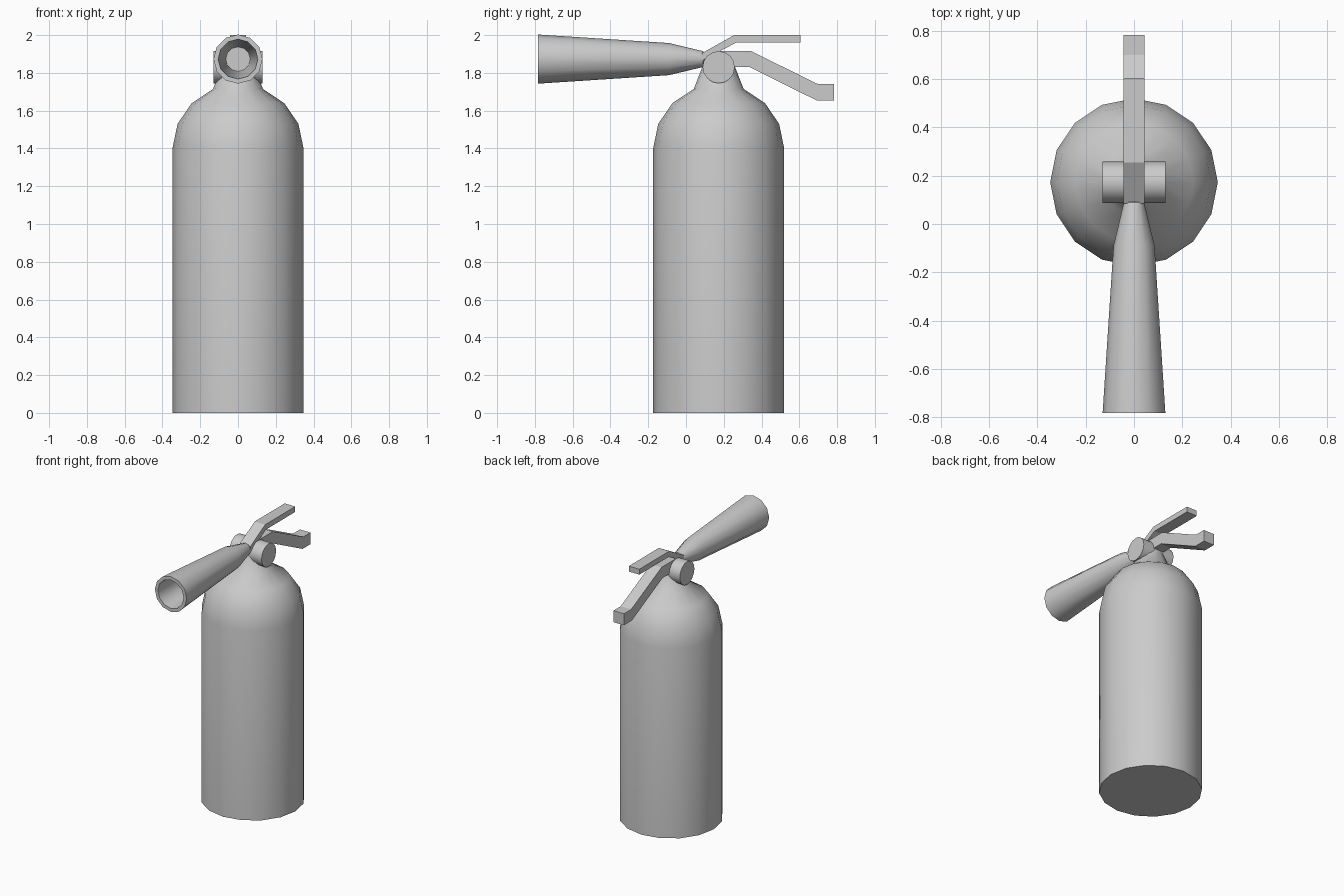
import bpy, bmesh
from math import radians
from mathutils import Matrix

if "Cube" in bpy.data.objects:
    bpy.data.objects.remove(bpy.data.objects["Cube"])

CY = 0.173  # y of the tank axis


def finish(name, bm, smooth=True):
    bmesh.ops.remove_doubles(bm, verts=bm.verts, dist=1e-5)
    bmesh.ops.recalc_face_normals(bm, faces=bm.faces)
    me = bpy.data.meshes.new(name)
    bm.to_mesh(me)
    bm.free()
    ob = bpy.data.objects.new(name, me)
    bpy.context.collection.objects.link(ob)
    if smooth:
        bpy.ops.object.select_all(action='DESELECT')
        bpy.context.view_layer.objects.active = ob
        ob.select_set(True)
        bpy.ops.object.shade_smooth_by_angle(angle=radians(35))
    return ob


def lathe(name, profile, sides, matrix):
    """Turn (radius, height) points around local z, then place the result."""
    bm = bmesh.new()
    vs = [bm.verts.new((r, 0, h)) for r, h in profile]
    edges = [bm.edges.new(p) for p in zip(vs, vs[1:])]
    bmesh.ops.spin(bm, geom=vs + edges, cent=(0, 0, 0), axis=(0, 0, 1),
                   angle=radians(360), steps=sides)
    bm.transform(matrix)
    return finish(name, bm)


def bar(name, outline, half_width):
    """Extrude a (y, z) outline across x."""
    bm = bmesh.new()
    face = bm.faces.new([bm.verts.new((-half_width, y, z)) for y, z in outline])
    new = bmesh.ops.extrude_face_region(bm, geom=[face], use_keep_orig=True)["geom"]
    bmesh.ops.translate(bm, vec=(2 * half_width, 0, 0),
                        verts=[v for v in new if isinstance(v, bmesh.types.BMVert)])
    return finish(name, bm, smooth=False)


# Tank with domed shoulder and tapering neck
lathe("tank", [(0, 0), (0.347, 0), (0.347, 1.40), (0.32, 1.53), (0.245, 1.64),
               (0.132, 1.715), (0.083, 1.84), (0, 1.84)],
      16, Matrix.Translation((0, CY, 0)))

# Valve: short drum lying across x
lathe("valve_drum", [(0, -0.13), (0.085, -0.13), (0.085, 0.13), (0, 0.13)], 16,
      Matrix.Translation((0, CY, 1.83)) @ Matrix.Rotation(radians(90), 4, 'Y'))

# Discharge horn, hollow at the mouth, pointing to the front
lathe("horn", [(0, -0.12), (0.042, -0.09), (0.085, 0.09), (0.13, 0.783),
               (0.105, 0.783), (0.065, 0.10), (0, 0.10)], 12,
      Matrix.Translation((0, 0, 1.873)) @ Matrix.Rotation(radians(90), 4, 'X'))

# Squeeze lever above and carrying handle below
bar("squeeze_lever", [(0.085, 1.905), (0.255, 2.0), (0.605, 2.0), (0.605, 1.96),
                      (0.265, 1.96), (0.085, 1.865)], 0.043)
bar("carry_handle", [(0.173, 1.915), (0.345, 1.915), (0.70, 1.74), (0.783, 1.74),
                     (0.783, 1.655), (0.69, 1.655), (0.335, 1.832), (0.173, 1.832)], 0.043)
